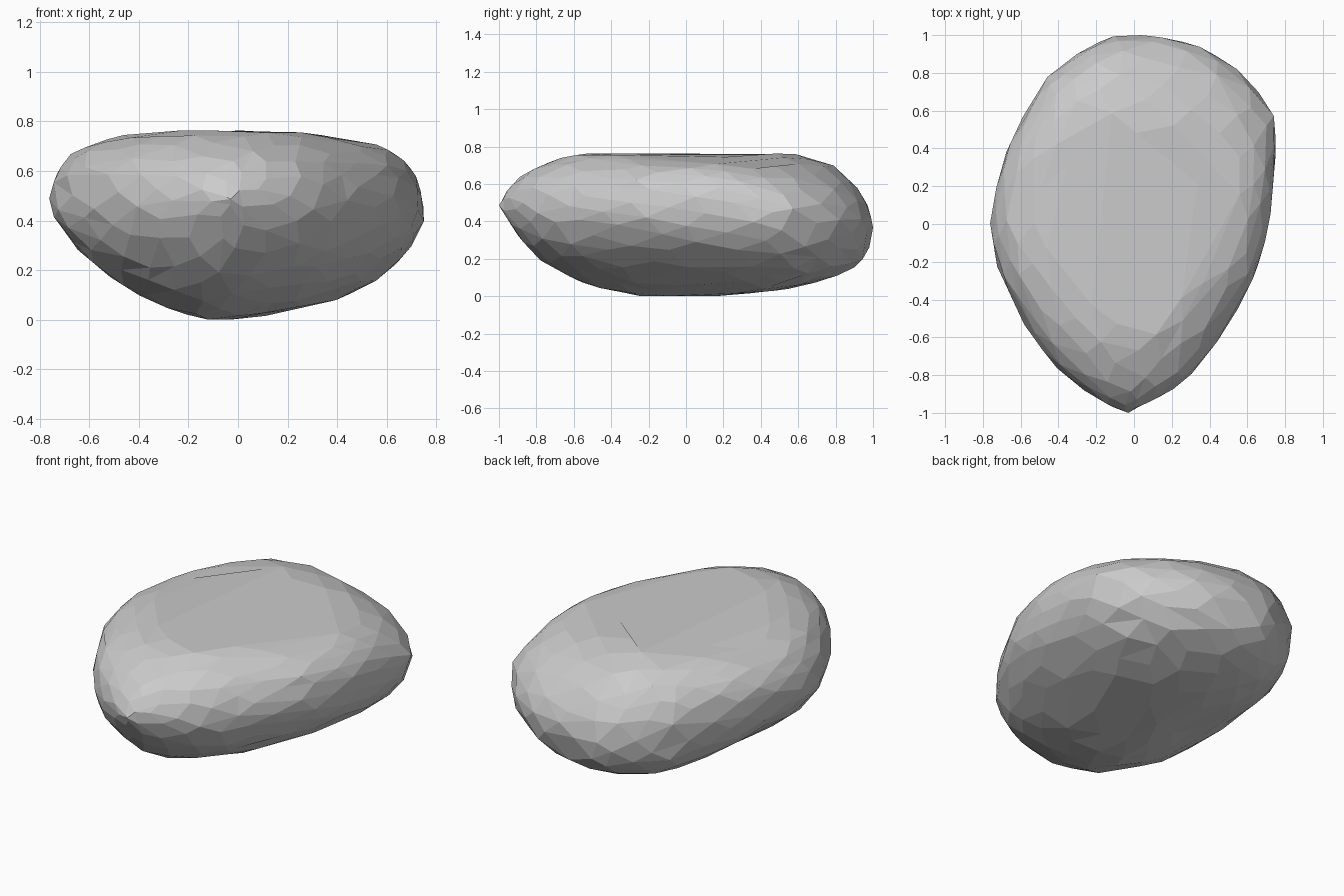
import bpy, bmesh, math, random
from mathutils import Vector, noise

if "Cube" in bpy.data.objects:
    bpy.data.objects.remove(bpy.data.objects["Cube"], do_unlink=True)

# Stone material
stone = bpy.data.materials.new("stone grey")
stone.use_nodes = True
GREY = (0.6, 0.6, 0.6, 1)
stone.diffuse_color = GREY
stone.node_tree.nodes["Principled BSDF"].inputs["Base Color"].default_value = GREY

# Sections along the length:
# y, right edge x, left edge x, bottom z, top z, widest z, keel x, crown x
SECTIONS = [
    (-1.0, -.03, -.03, .49, .49, .49, -.03, -.03),
    (-.95, -.16, .08, .40, .58, .49, -.03, -.03),
    (-.87, -.28, .21, .29, .66, .48, -.05, -.02),
    (-.77, -.41, .34, .19, .71, .47, -.07, .0),
    (-.60, -.54, .46, .09, .765, .46, -.10, .0),
    (-.28, -.71, .64, .005, .775, .46, -.12, .0),
    (.0, -.76, .72, .0, .77, .46, -.08, .0),
    (.32, -.71, .755, .015, .765, .46, .02, -.03),
    (.58, -.58, .74, .045, .765, .44, .0, -.06),
    (.77, -.47, .62, .095, .715, .42, .0, -.08),
    (.93, -.26, .39, .17, .57, .39, .03, -.04),
    (.99, -.14, .18, .27, .46, .37, .02, .02),
    (1.0, -.04, .04, .34, .40, .37, .0, .0),
]

# Roundness of the quarters along the length (low is slanted, high is square):
# y, upper right, upper left, lower right, lower left
ROUNDNESS = [
    (-1.0, 2.0, 2.0, 1.8, 1.8),
    (-.6, 2.4, 2.2, 1.8, 1.75),
    (-.2, 3.0, 2.7, 1.55, 1.75),
    (.15, 3.2, 2.9, 1.45, 1.9),
    (.6, 2.9, 1.75, 2.0, 2.1),
    (.85, 2.7, 1.7, 2.3, 2.0),
    (1.0, 2.4, 1.9, 2.2, 2.0),
]


def lookup(table, y):
    """Blend the two rows on either side of y."""
    for a, b in zip(table, table[1:]):
        if y <= b[0]:
            t = (y - a[0]) / (b[0] - a[0])
            return [p + (q - p) * t for p, q in zip(a[1:], b[1:])]


def stone_point(d):
    """Move a point of the unit sphere onto the stone."""
    y = max(-1.0, min(1.0, d.y))
    right, left, low, high, mid, keel, crown = lookup(SECTIONS, y)
    quarters = lookup(ROUNDNESS, y)
    angle = math.atan2(d.z, d.x)
    c, s = math.cos(angle), math.sin(angle)
    power = 2 / quarters[(0 if s > 0 else 2) + (1 if c > 0 else 0)]
    ridge = crown if s > 0 else keel
    x = ridge + ((left if c > 0 else right) - ridge) * abs(c) ** power
    z = mid + ((high if s > 0 else low) - mid) * abs(s) ** power
    return Vector((x, y, z))


# Evenly scattered points on a sphere, slightly jittered
random.seed(4)
COUNT = 320
GOLDEN = math.pi * (3 - math.sqrt(5))
bm = bmesh.new()
for i in range(COUNT):
    y = -1 + 2 * i / (COUNT - 1)
    r = math.sqrt(max(0, 1 - y * y))
    turn = i * GOLDEN
    d = Vector((r * math.cos(turn), y, r * math.sin(turn)))
    if 0 < i < COUNT - 1:
        d += Vector([random.uniform(-.03, .03) for _ in range(3)])
    bm.verts.new(d.normalized())
bmesh.ops.convex_hull(bm, input=bm.verts[:])

# Shape the boulder, with slight natural unevenness
CENTRE = Vector((0, 0, .42))
for v in bm.verts:
    d = v.co.copy()
    p = stone_point(d)
    bump = 0.02 * noise.noise(d * 4 + Vector((3, 7, 1))) * (1 - d.y ** 4)
    v.co = p + (p - CENTRE) * bump
lowest = min(v.co.z for v in bm.verts)
bmesh.ops.translate(bm, verts=bm.verts[:], vec=(0, 0, -lowest))

# Merge nearly level neighbours into irregular facets
bmesh.ops.dissolve_limit(bm, angle_limit=math.radians(4),
                         verts=bm.verts[:], edges=bm.edges[:])
bmesh.ops.recalc_face_normals(bm, faces=bm.faces[:])

mesh = bpy.data.meshes.new("boulder")
bm.to_mesh(mesh)
bm.free()
mesh.materials.append(stone)
boulder = bpy.data.objects.new("boulder", mesh)
bpy.context.collection.objects.link(boulder)
